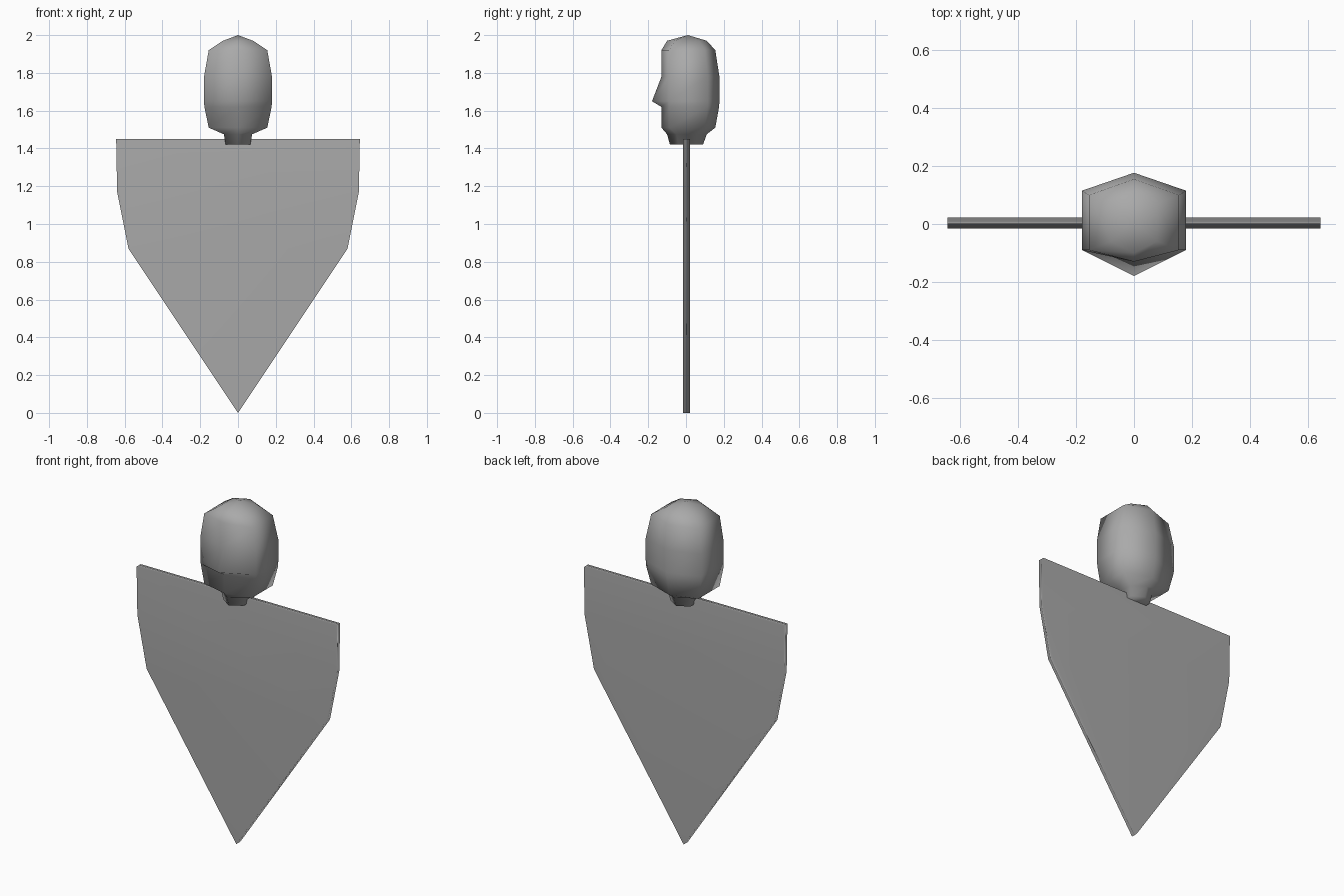
import bpy, bmesh

cube = bpy.data.objects.get("Cube")
if cube:
    bpy.data.objects.remove(cube, do_unlink=True)

grey = bpy.data.materials.new("stone_grey")
grey.use_nodes = True
colour = (0.4, 0.4, 0.4, 1)
grey.diffuse_color = colour
grey.node_tree.nodes["Principled BSDF"].inputs["Base Color"].default_value = colour


def finish(bm, name):
    """Turn a bmesh into a smooth shaded object."""
    bmesh.ops.recalc_face_normals(bm, faces=bm.faces)
    for face in bm.faces:
        face.smooth = True
    mesh = bpy.data.meshes.new(name)
    bm.to_mesh(mesh)
    bm.free()
    mesh.materials.append(grey)
    obj = bpy.data.objects.new(name, mesh)
    bpy.context.collection.objects.link(obj)
    return obj


# Head and neck: six-sided rings (z, half width, side front y, side back y, front y, back y)
rings = [
    (1.42, 0.065, -0.04, 0.05, -0.085, 0.09),
    (1.475, 0.075, -0.05, 0.06, -0.10, 0.11),
    (1.51, 0.155, -0.09, 0.10, -0.13, 0.155),
    (1.62, 0.178, -0.09, 0.115, -0.13, 0.175),
    (1.65, 0.18, -0.09, 0.115, -0.18, 0.177),  # nose tip
    (1.78, 0.18, -0.09, 0.115, -0.13, 0.177),
    (1.92, 0.155, -0.09, 0.10, -0.13, 0.155),
    (1.97, 0.08, -0.06, 0.07, -0.10, 0.11),
]
bm = bmesh.new()
loops = []
for z, w, sf, sb, f, b in rings:
    outline = [(0, f), (w, sf), (w, sb), (0, b), (-w, sb), (-w, sf)]
    loops.append([bm.verts.new((x, y, z)) for x, y in outline])
for low, high in zip(loops, loops[1:]):
    for i in range(6):
        j = (i + 1) % 6
        bm.faces.new((low[i], low[j], high[j], high[i]))
bm.faces.new(loops[0])
crown = bm.verts.new((0, 0.01, 2))
for i in range(6):
    bm.faces.new((loops[-1][i], loops[-1][(i + 1) % 6], crown))
finish(bm, "head")

# Shield-shaped body plate
half = [(0.645, 1.45), (0.64, 1.17), (0.58, 0.87)]
outline = half + [(0, 0)] + [(-x, z) for x, z in reversed(half)]
bm = bmesh.new()
front = bm.faces.new([bm.verts.new((x, -0.016, z)) for x, z in outline])
extruded = bmesh.ops.extrude_face_region(bm, geom=[front])["geom"]
back = [v for v in extruded if isinstance(v, bmesh.types.BMVert)]
bmesh.ops.translate(bm, verts=back, vec=(0, 0.038, 0))
body = finish(bm, "body_plate")

# Large faces dominate the smooth normals
weighted = body.modifiers.new("weighted_normals", "WEIGHTED_NORMAL")
weighted.mode = 'FACE_AREA'
